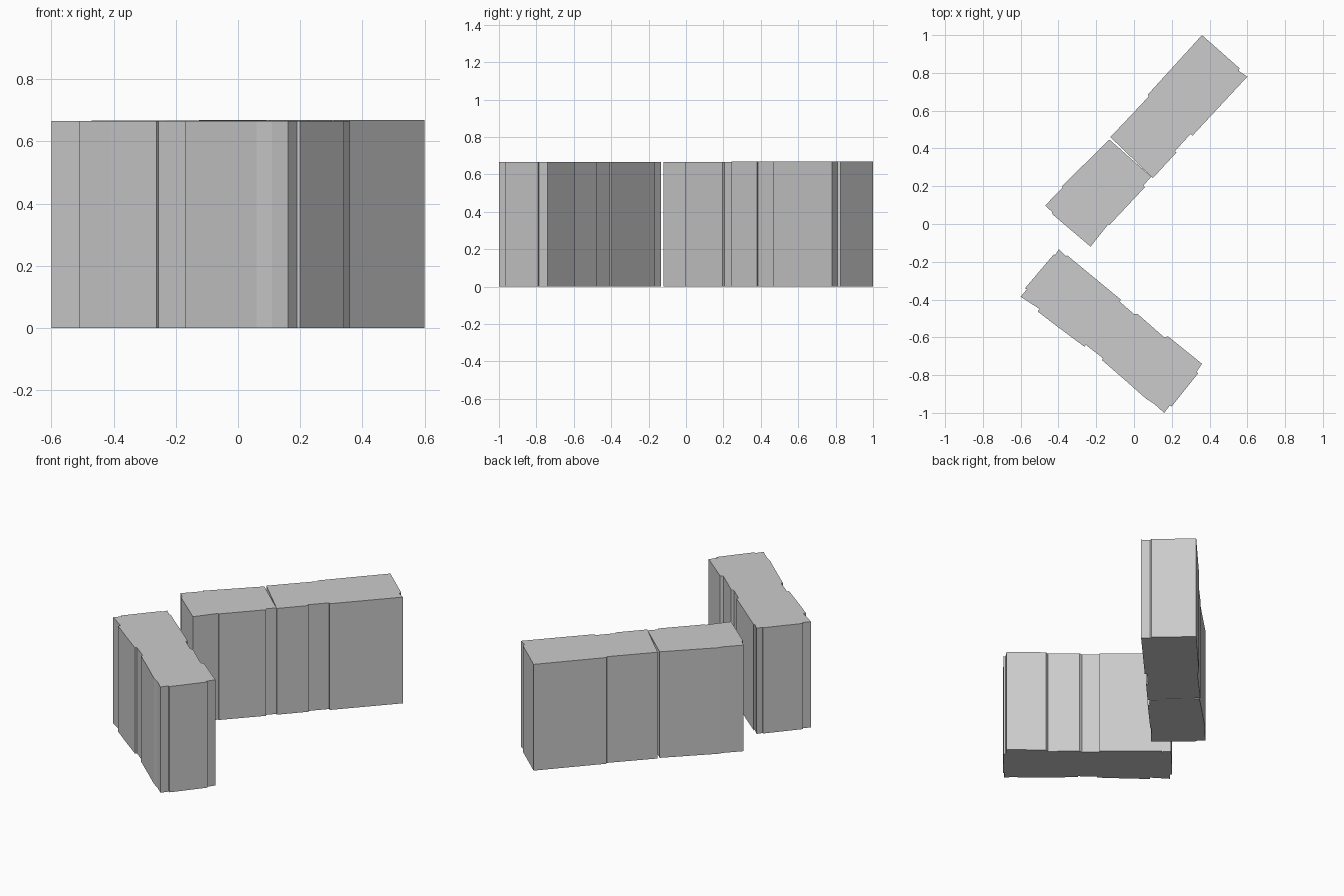
import bpy, bmesh


def extruded_block(name, outline, height):
    """Extrude a footprint from the ground into a flat-topped block."""
    bm = bmesh.new()
    base = bm.faces.new([bm.verts.new((x, y, 0)) for x, y in outline])
    ext = bmesh.ops.extrude_face_region(bm, geom=[base], use_keep_orig=True)
    top = [v for v in ext["geom"] if isinstance(v, bmesh.types.BMVert)]
    bmesh.ops.translate(bm, verts=top, vec=(0, 0, height))
    bmesh.ops.recalc_face_normals(bm, faces=bm.faces)
    mesh = bpy.data.meshes.new(name)
    bm.to_mesh(mesh)
    bm.free()
    obj = bpy.data.objects.new(name, mesh)
    bpy.context.collection.objects.link(obj)
    return obj


# Long diagonal row, back half
extruded_block("back_block", [
    (0.36, 1.0), (0.558, 0.825), (0.555, 0.81), (0.6, 0.78),
    (0.31, 0.468), (0.30, 0.477), (0.215, 0.384), (0.226, 0.38),
    (0.10, 0.243), (-0.125, 0.46), (0.078, 0.675), (0.073, 0.685)], 0.668)

# Long diagonal row, front half, separated by a narrow gap
extruded_block("middle_block", [
    (-0.13, 0.447), (0.092, 0.25), (0.05, 0.205), (0.058, 0.195),
    (-0.13, -0.005), (-0.135, 0.0), (-0.23, -0.12), (-0.43, 0.05),
    (-0.435, 0.065), (-0.47, 0.098), (-0.377, 0.195), (-0.382, 0.2)], 0.667)

# Separate block with stepped facades
extruded_block("front_block", [
    (-0.398, -0.134), (-0.36, -0.17), (-0.355, -0.165), (-0.07, -0.40),
    (-0.077, -0.41), (0.0, -0.477), (0.02, -0.477), (0.16, -0.6),
    (0.18, -0.595), (0.36, -0.74), (0.33, -0.785), (0.34, -0.79),
    (0.20, -0.965), (0.19, -0.96), (0.16, -1.0), (0.11, -0.955),
    (0.06, -0.922), (-0.03, -0.842), (-0.17, -0.72), (-0.165, -0.71),
    (-0.255, -0.64), (-0.262, -0.65), (-0.41, -0.54), (-0.51, -0.463),
    (-0.50, -0.45), (-0.6, -0.385), (-0.567, -0.345), (-0.577, -0.34),
    (-0.424, -0.16), (-0.418, -0.165)], 0.665)
